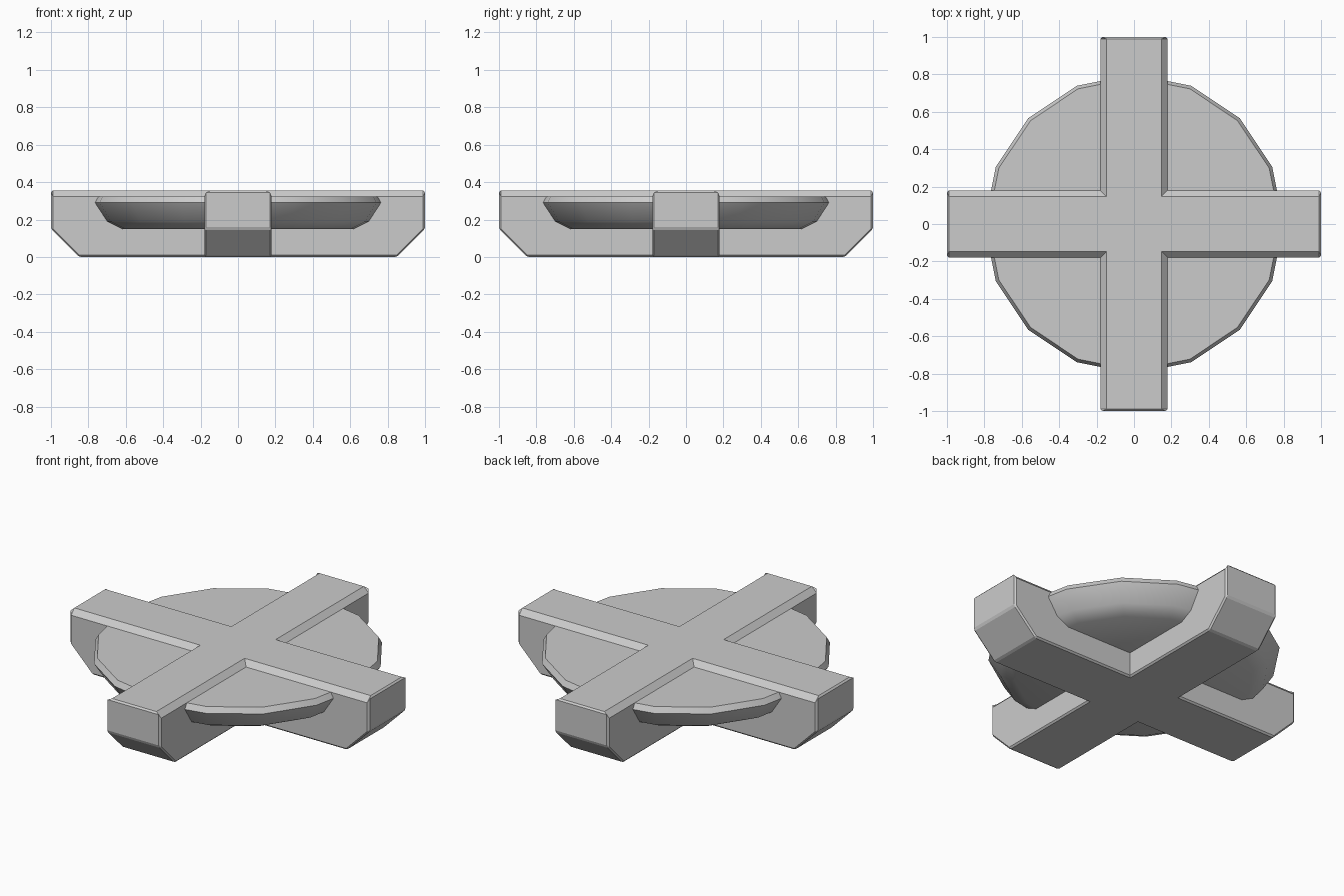
import bpy, bmesh, math

if "Cube" in bpy.data.objects:
    bpy.data.objects.remove(bpy.data.objects["Cube"])

W, TOP, CUT = 0.18, 0.355, 0.15   # arm half width, height, lower end cut


def finish(bm, name):
    bmesh.ops.recalc_face_normals(bm, faces=bm.faces)
    me = bpy.data.meshes.new(name)
    bm.to_mesh(me)
    bm.free()
    ob = bpy.data.objects.new(name, me)
    bpy.context.collection.objects.link(ob)
    return ob


# Cross-shaped foot: stacked plus outlines, the lowest one pulled in at the ends
def plus_ring(bm, reach, z):
    ring = []
    for i in range(4):
        c, s = math.cos(i * math.pi / 2), math.sin(i * math.pi / 2)
        for x, y in ((reach, -W), (reach, W), (W, W)):
            ring.append(bm.verts.new((x * c - y * s, x * s + y * c, z)))
    return ring


bm = bmesh.new()
rings = [plus_ring(bm, r, z) for r, z in ((1 - CUT, 0), (1, CUT), (1, TOP))]
for a, b in zip(rings, rings[1:]):
    for i in range(12):
        j = (i + 1) % 12
        bm.faces.new((a[i], a[j], b[j], b[i]))
for ring in (rings[0], rings[-1]):
    bm.faces.new(ring)
bmesh.ops.recalc_face_normals(bm, faces=bm.faces)

# Wide bevel on the long top edges, narrow bevel on the outer edges
weight = bm.edges.layers.float.new("bevel_weight_edge")
for e in bm.edges:
    if not e.is_convex or e.calc_face_angle() < 0.2:
        continue
    a, b = (v.co for v in e.verts)
    long_top = min(a.z, b.z) > TOP - 0.01 and (a - b).length > 0.5
    e[weight] = 1.0 if long_top else 0.3
cross = finish(bm, "cross_foot")
bev = cross.modifiers.new("edge_bevel", 'BEVEL')
bev.limit_method = 'WEIGHT'
bev.width = 0.032
bev.segments = 1

# Shallow 16-sided dish set between the arms
bm = bmesh.new()
levels = []
for r, z in ((0.655, 0.15), (0.735, 0.19), (0.80, 0.29), (0.782, 0.323)):
    levels.append([bm.verts.new((r * math.cos(k * math.pi / 8),
                                 r * math.sin(k * math.pi / 8), z)) for k in range(16)])
for a, b in zip(levels, levels[1:]):
    for i in range(16):
        j = (i + 1) % 16
        bm.faces.new((a[i], a[j], b[j], b[i]))
bm.faces.new(levels[0])
bm.faces.new(levels[-1])
dish = finish(bm, "round_dish")
bpy.ops.object.select_all(action='DESELECT')
dish.select_set(True)
bpy.context.view_layer.objects.active = dish
bpy.ops.object.shade_smooth_by_angle(angle=math.radians(38))
